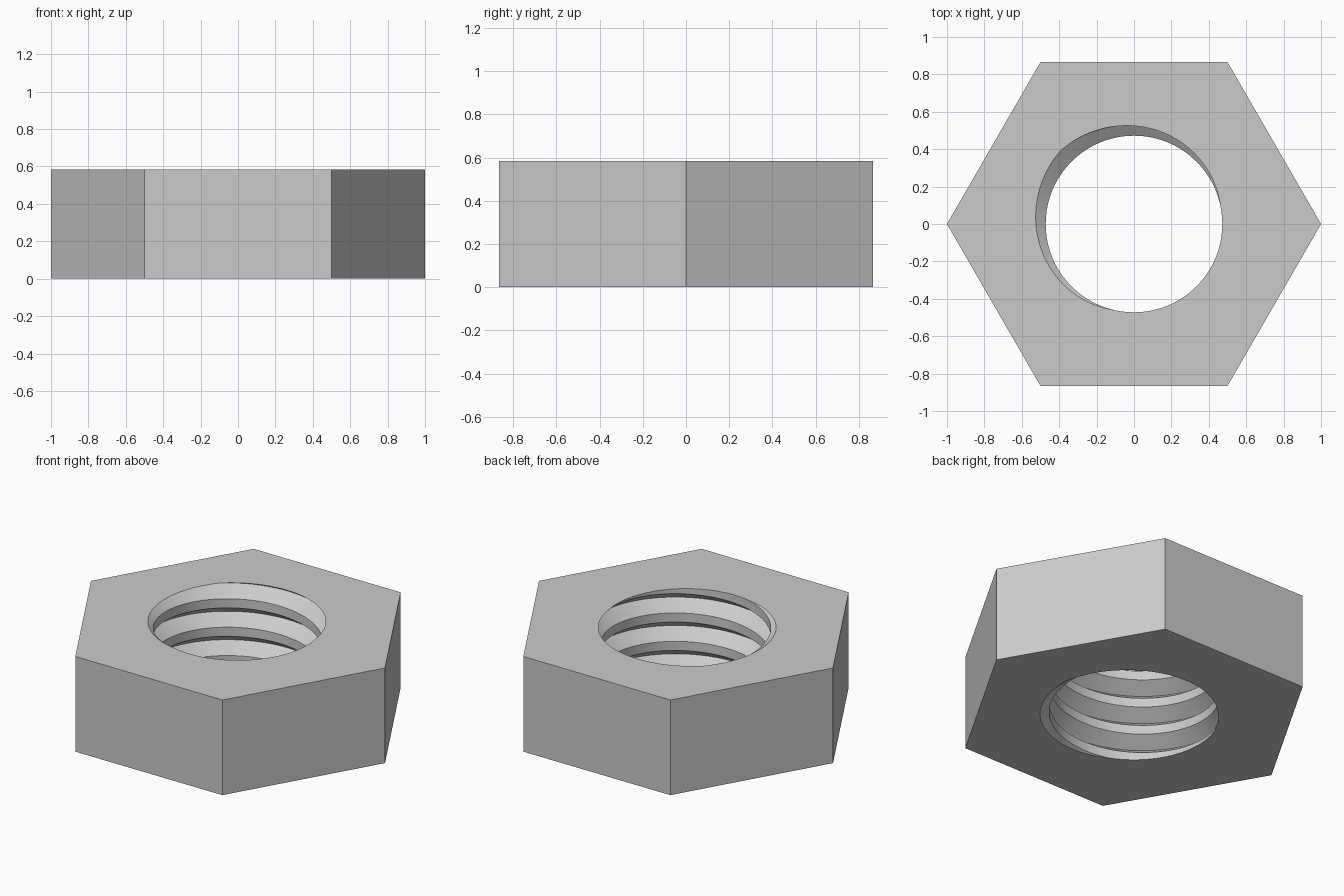
import bpy, bmesh, math

if "Cube" in bpy.data.objects:
    bpy.data.objects.remove(bpy.data.objects["Cube"])

H = 0.585          # nut height
CREST = 0.472      # smallest hole radius
ROOT = 0.555       # thread groove radius
PITCH = 0.1745     # thread rise per turn
FLANK = 0.34       # flank width as a share of the pitch
STEPS = 144        # segments per turn


def groove_z(angle):
    """Height of a groove bottom at an angle (right-handed thread)."""
    return H + PITCH * (angle / math.tau - 0.375)


def thread_radius(z, angle):
    """V-groove with a flat crest."""
    u = ((z - groove_z(angle)) / PITCH) % 1.0
    d = min(u, 1.0 - u)
    return max(CREST, ROOT - (ROOT - CREST) * d / FLANK)


bm = bmesh.new()

# Threaded bore: profile corners follow the helix and are clipped at both faces
columns = []
for i in range(STEPS + 1):
    a = math.tau * i / STEPS
    column = []
    for turn in range(-6, 3):
        for share in (0.0, FLANK, 1.0 - FLANK):
            z = min(max(groove_z(a) + (turn + share) * PITCH, 0.0), H)
            r = thread_radius(z, a)
            column.append(bm.verts.new((r * math.cos(a), r * math.sin(a), z)))
    columns.append(column)
for left, right in zip(columns, columns[1:]):
    for k in range(len(left) - 1):
        bm.faces.new((left[k], left[k + 1], right[k + 1], right[k]))
bmesh.ops.remove_doubles(bm, verts=bm.verts[:], dist=0.00005)
rims = {z: [e for e in bm.edges if e.is_boundary
            and all(abs(v.co.z - z) < 1e-4 for v in e.verts)] for z in (0.0, H)}

# Hexagonal outer walls
rings = {z: [bm.verts.new((math.cos(k * math.pi / 3), math.sin(k * math.pi / 3), z))
             for k in range(6)] for z in (0.0, H)}
low, high = rings[0.0], rings[H]
for k in range(6):
    n = (k + 1) % 6
    bm.faces.new((low[k], low[n], high[n], high[k]))

# Flat top and bottom faces around the hole
for z in (0.0, H):
    ring = rings[z]
    outline = [bm.edges.get((ring[k], ring[(k + 1) % 6])) for k in range(6)]
    bmesh.ops.triangle_fill(bm, use_beauty=True, edges=outline + rims[z],
                            normal=(0, 0, 1 if z else -1))
bmesh.ops.recalc_face_normals(bm, faces=bm.faces[:])

mesh = bpy.data.meshes.new("hex_nut")
bm.to_mesh(mesh)
bm.free()
nut = bpy.data.objects.new("hex_nut", mesh)
bpy.context.collection.objects.link(nut)

# Plain grey metal
grey = bpy.data.materials.new("grey_metal")
grey.diffuse_color = (0.6, 0.6, 0.6, 1.0)
grey.use_nodes = True
grey.node_tree.nodes["Principled BSDF"].inputs["Base Color"].default_value = grey.diffuse_color
mesh.materials.append(grey)

# Smooth thread, sharp corners
bpy.context.view_layer.objects.active = nut
nut.select_set(True)
bpy.ops.object.shade_smooth_by_angle(angle=math.radians(25))
